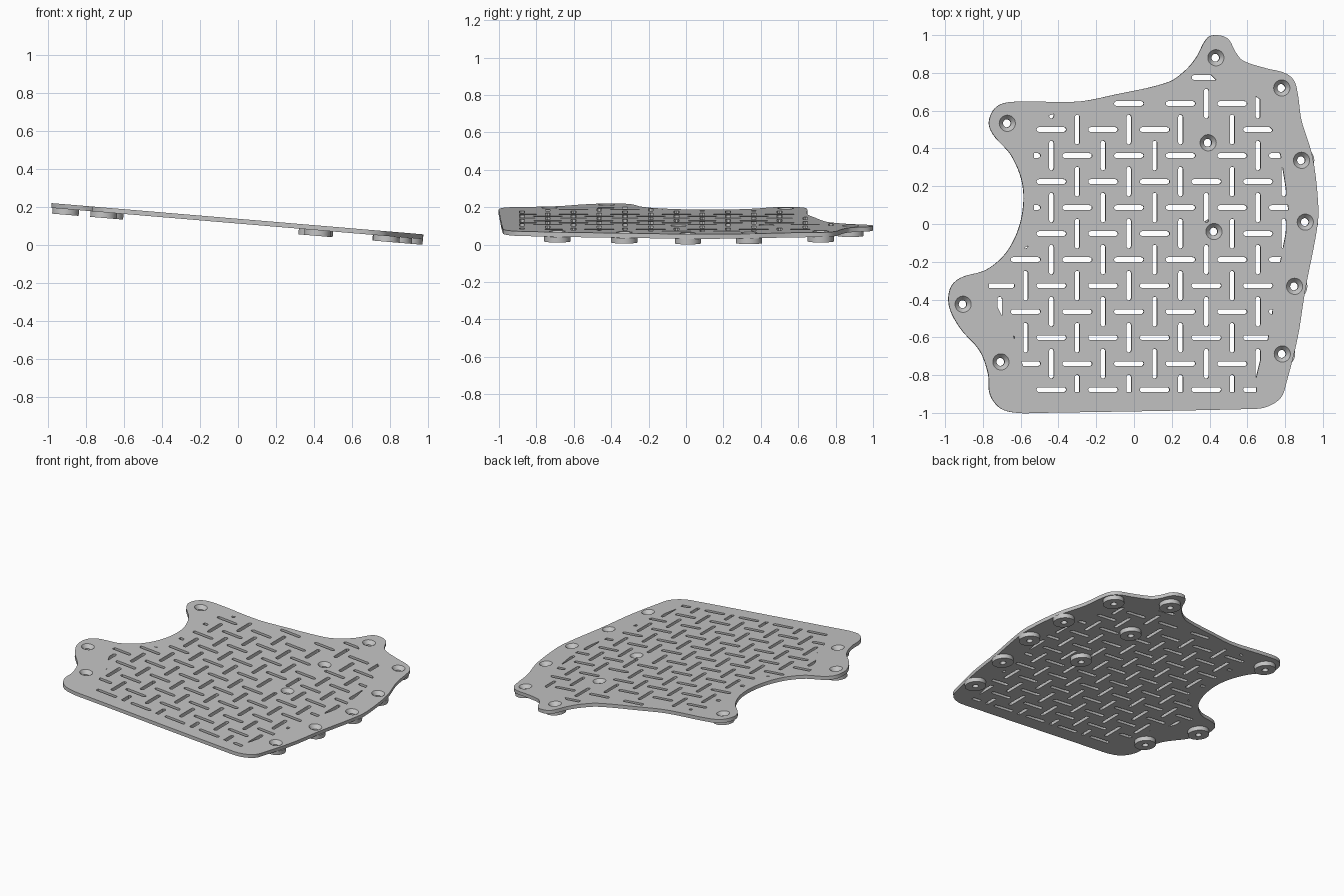
import bpy
import bmesh
import math
from mathutils import Matrix, Vector
from mathutils.geometry import interpolate_bezier

if "Cube" in bpy.data.objects:
    bpy.data.objects.remove(bpy.data.objects["Cube"])

THICK = 0.025         # plate thickness
TOTAL = 0.055         # plate plus boss
HOLE, SINK, BOSS = 0.021, 0.043, 0.07
TILT = Matrix.Translation((0, 0, 0.1375)) @ Matrix.Rotation(math.atan(0.084), 4, "Y")

# Plate outline control points, counterclockwise
OUTLINE = [
    (-.62, -1), (-.5, -1), (.6, -.98), (.7, -.97), (.78, -.92), (.81, -.84),
    (.87, -.6), (.91, -.35), (.97, -.04), (.98, .08), (.95, .35), (.89, .55),
    (.87, .69), (.85, .76), (.8, .8), (.7, .825), (.58, .865), (.54, .91),
    (.5, .98), (.44, 1), (.39, .985), (.33, .88), (.27, .81), (.18, .75),
    (-.1, .685), (-.3, .648), (-.64, .647), (-.73, .62), (-.77, .54),
    (-.745, .47), (-.65, .36), (-.59, .2), (-.6, .02), (-.67, -.14),
    (-.78, -.24), (-.92, -.285), (-.975, -.34), (-.98, -.44), (-.92, -.555),
    (-.82, -.67), (-.775, -.79), (-.765, -.9), (-.71, -.975),
]

# Field that trims the slot pattern
FIELD = [
    (-.53, -.889), (.65, -.889), (.65, -.81), (.672, -.72), (.71, -.62),
    (.735, -.48), (.75, -.3), (.78, -.19), (.807, -.05), (.82, .08),
    (.806, .2), (.78, .36), (.735, .5), (.67, .56), (.67, .66), (.64, .68),
    (.42, .68), (.41, .75), (.44, .76), (.41, .79), (.31, .79), (.3, .66),
    (-.12, .66), (-.15, .59), (-.4, .59), (-.53, .55), (-.53, -.1),
    (-.67, -.17), (-.67, -.31), (-.77, -.31), (-.77, -.35), (-.7, -.49),
    (-.66, -.52), (-.61, -.7),
]

# Screw boss centres
BOSSES = [
    (.435, .88), (.785, .72), (.89, .337), (.91, .01), (.853, -.33),
    (.788, -.688), (-.707, -.73), (-.908, -.425), (-.673, .533),
    (.394, .43), (.425, -.04),
]

# Pattern cells left solid, as column and row
SOLID_CELLS = {(3, 10), (3, 9), (3, 6), (1, 11), (-1, 11), (-4, 0)}


def smooth_loop(points, steps=8):
    """Closed curve through the points, tangents scaled to each segment."""
    pts = [Vector((x, y, 0)) for x, y in points]
    n = len(pts)
    tangent = [(pts[(i + 1) % n] - pts[i - 1]).normalized() for i in range(n)]
    loop = []
    for i in range(n):
        j = (i + 1) % n
        reach = (pts[j] - pts[i]).length / 3
        loop += interpolate_bezier(pts[i], pts[i] + tangent[i] * reach,
                                   pts[j] - tangent[j] * reach, pts[j], steps + 1)[:-1]
    return [(p.x, p.y) for p in loop]


def add_prism(bm, loop, bottom, top):
    low = [bm.verts.new((x, y, bottom)) for x, y in loop]
    high = [bm.verts.new((x, y, top)) for x, y in loop]
    bm.faces.new(high)
    bm.faces.new(low[::-1])
    for i in range(len(loop)):
        j = (i + 1) % len(loop)
        bm.faces.new((low[i], low[j], high[j], high[i]))


def add_lathe(bm, centre, profile, sides=40):
    """Revolve a closed radius/height profile about a vertical axis."""
    rings = []
    for k in range(sides):
        a = math.tau * k / sides
        rings.append([bm.verts.new((centre[0] + r * math.cos(a),
                                    centre[1] + r * math.sin(a), z)) for r, z in profile])
    for k in range(sides):
        a, b = rings[k], rings[(k + 1) % sides]
        for i in range(len(profile)):
            j = (i + 1) % len(profile)
            bm.faces.new((a[i], b[i], b[j], a[j]))
    return rings


def make_object(name, bm):
    bmesh.ops.recalc_face_normals(bm, faces=bm.faces)
    mesh = bpy.data.meshes.new(name)
    bm.to_mesh(mesh)
    bm.free()
    obj = bpy.data.objects.new(name, mesh)
    bpy.context.collection.objects.link(obj)
    return obj


def select_only(obj):
    bpy.ops.object.select_all(action="DESELECT")
    obj.select_set(True)
    bpy.context.view_layer.objects.active = obj


def carve(target, tool, operation):
    """Apply a boolean and discard its tool."""
    tool.hide_render = True
    mod = target.modifiers.new("carve", "BOOLEAN")
    mod.operation, mod.solver, mod.object = operation, "EXACT", tool
    select_only(target)
    bpy.ops.object.modifier_apply(modifier=mod.name)
    bpy.data.objects.remove(tool)


def slot_loop(cx, cy, upright, half=0.079, radius=0.0125):
    """Long narrow slot with rounded ends."""
    loop = []
    for side in (1, -1):
        for k in range(7):
            a = math.pi * (k / 6 - 0.5)
            x = side * (half - radius + radius * math.cos(a))
            y = side * radius * math.sin(a)
            loop.append((cx - y, cy + x) if upright else (cx + x, cy + y))
    return loop


grey = bpy.data.materials.new("plain_grey")
grey.use_nodes = True
grey.diffuse_color = (0.55, 0.55, 0.55, 1)
grey.node_tree.nodes["Principled BSDF"].inputs["Base Color"].default_value = grey.diffuse_color

# Plate
bm = bmesh.new()
add_prism(bm, smooth_loop(OUTLINE), -THICK, 0)
plate = make_object("skid_plate", bm)

# Basket-weave slots, trimmed to the field
bm = bmesh.new()
for row in range(13):
    for col in range(-5, 7):
        if (col, row) not in SOLID_CELLS:
            add_prism(bm, slot_loop(-0.027 + 0.1372 * col, -0.877 + 0.1377 * row,
                                    (col + row) % 2 == 0), -0.1, 0.1)
slots = make_object("slot_cutter", bm)
bm = bmesh.new()
add_prism(bm, FIELD, -0.2, 0.2)
carve(slots, make_object("field_cutter", bm), "INTERSECT")
carve(plate, slots, "DIFFERENCE")

# Countersunk holes, the cone ending at the underside of the plate
bm = bmesh.new()
slope = (SINK - HOLE) / THICK
for x, y in BOSSES:
    bmesh.ops.create_cone(bm, cap_ends=True, segments=40,
                          radius1=SINK - slope * (THICK + 0.005),
                          radius2=SINK + slope * 0.01, depth=THICK + 0.015,
                          matrix=Matrix.Translation((x, y, 0.0025 - THICK / 2)))
carve(plate, make_object("countersink_cutter", bm), "DIFFERENCE")

# Bosses under the plate
bm = bmesh.new()
for centre in BOSSES:
    add_lathe(bm, centre, [(HOLE, -THICK), (HOLE, -TOTAL), (BOSS, -TOTAL), (BOSS, -THICK)])
bosses = make_object("screw_bosses", bm)

for obj in (plate, bosses):
    obj.data.materials.clear()
    obj.data.materials.append(grey)
    obj.data.transform(TILT)
    select_only(obj)
    bpy.ops.object.shade_smooth_by_angle(angle=math.radians(30))
